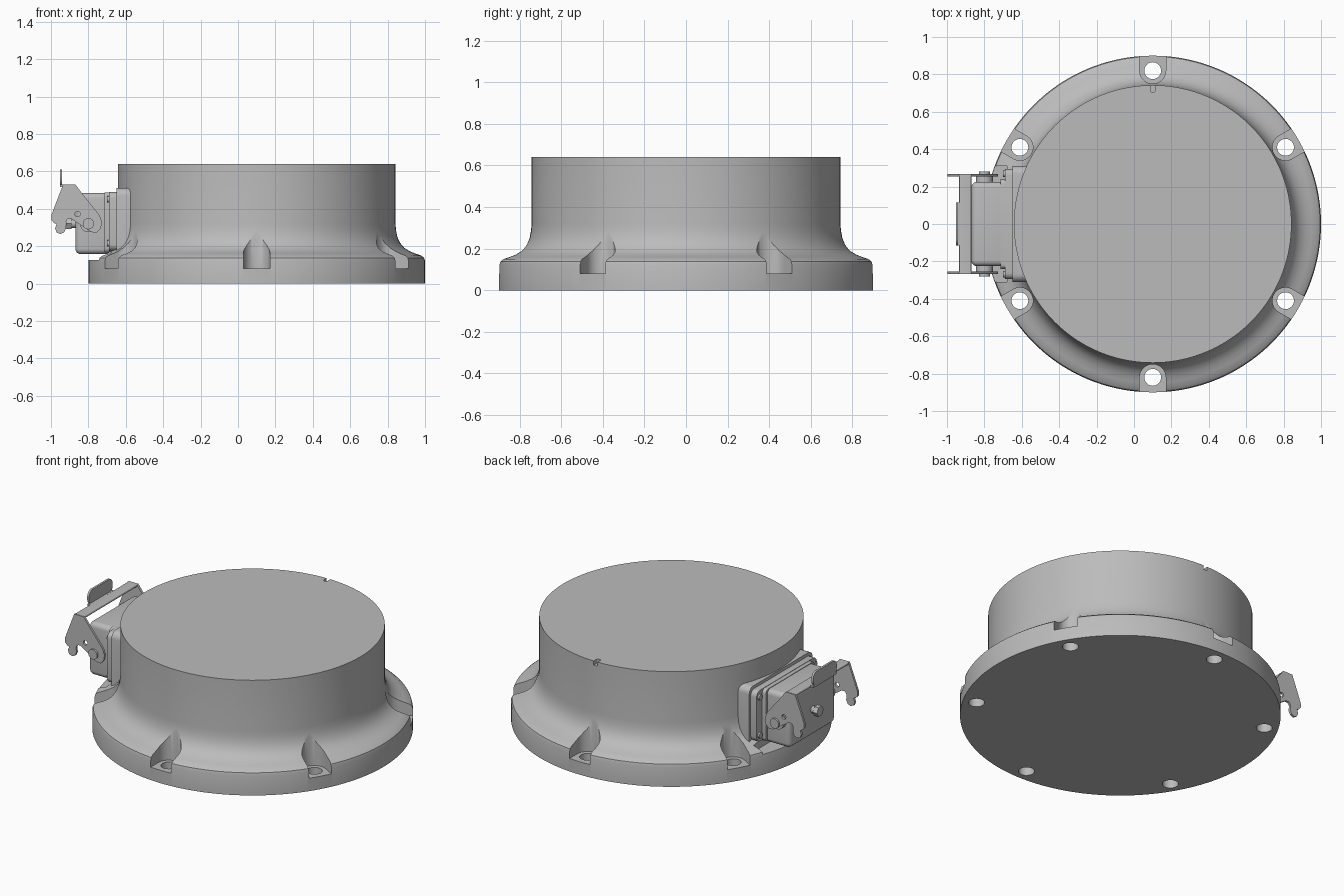
import bpy, bmesh
from math import radians, cos, sin, pi
from mathutils import Matrix, Vector

cube = bpy.data.objects.get("Cube")
if cube:
    bpy.data.objects.remove(cube, do_unlink=True)

GREY = (0.5, 0.5, 0.5, 1)
metal = bpy.data.materials.new("grey metal")
metal.use_nodes = True
metal.diffuse_color = GREY
metal.node_tree.nodes["Principled BSDF"].inputs["Base Color"].default_value = GREY
CX = 0.1  # axis of the round body


def finish(name, bm):
    bmesh.ops.recalc_face_normals(bm, faces=bm.faces)
    me = bpy.data.meshes.new(name)
    bm.to_mesh(me)
    bm.free()
    ob = bpy.data.objects.new(name, me)
    bpy.context.collection.objects.link(ob)
    me.materials.append(metal)
    return ob


def smooth(ob):
    bpy.ops.object.select_all(action='DESELECT')
    ob.select_set(True)
    bpy.context.view_layer.objects.active = ob
    bpy.ops.object.shade_smooth_by_angle(angle=radians(30))


def box(name, lo, hi, bevel=0.0, axis=None):
    """Box between two corners; bevels the edges along one axis, or all."""
    lo, hi = Vector(lo), Vector(hi)
    bm = bmesh.new()
    bmesh.ops.create_cube(bm, size=1, matrix=Matrix.Translation((lo + hi) / 2) @ Matrix.Diagonal((*(hi - lo), 1)))
    if bevel:
        edges = [e for e in bm.edges if axis is None or
                 abs((e.verts[0].co - e.verts[1].co).normalized()[axis]) > 0.9]
        bmesh.ops.bevel(bm, geom=edges, offset=bevel, segments=5, profile=0.5, affect='EDGES')
    return finish(name, bm)


def cylinder(name, centre, r, depth, axis='Z', sides=32):
    rot = {'X': Matrix.Rotation(pi / 2, 4, 'Y'), 'Y': Matrix.Rotation(pi / 2, 4, 'X'), 'Z': Matrix()}[axis]
    bm = bmesh.new()
    bmesh.ops.create_cone(bm, cap_ends=True, segments=sides, radius1=r, radius2=r, depth=depth,
                          matrix=Matrix.Translation(centre) @ rot)
    return finish(name, bm)


def extrude(name, pts, vec):
    bm = bmesh.new()
    f = bm.faces.new([bm.verts.new(p) for p in pts])
    res = bmesh.ops.extrude_face_region(bm, geom=[f])
    bmesh.ops.translate(bm, vec=vec, verts=[v for v in res["geom"] if isinstance(v, bmesh.types.BMVert)])
    return finish(name, bm)


def boolean(ob, tools, op='DIFFERENCE'):
    for tool in tools:
        mod = ob.modifiers.new("cut", 'BOOLEAN')
        mod.operation, mod.object, mod.solver = op, tool, 'EXACT'
        bpy.context.view_layer.objects.active = ob
        bpy.ops.object.modifier_apply(modifier=mod.name)
        bpy.data.objects.remove(tool, do_unlink=True)


# Round body, turned from a profile
profile = [(0, 0), (0.9, 0), (0.9, 0.12), (0.895, 0.138), (0.88, 0.15), (0.85, 0.16), (0.82, 0.172),
           (0.79, 0.19), (0.767, 0.217), (0.752, 0.25), (0.745, 0.285), (0.742, 0.32), (0.742, 0.64), (0, 0.64)]
bm = bmesh.new()
vs = [bm.verts.new((CX + r, 0, z)) for r, z in profile]
es = [bm.edges.new(p) for p in zip(vs, vs[1:])]
bmesh.ops.spin(bm, geom=vs + es, cent=(CX, 0, 0), axis=(0, 0, 1), angle=2 * pi, steps=144)
bmesh.ops.remove_doubles(bm, verts=bm.verts, dist=1e-5)
body = finish("round_body", bm)

# Flat seat under the connector, then the block that carries it
boolean(body, [box("seat_cutter", (-1, -0.31, 0.125), (-0.68, 0.31, 0.5))])
boolean(body, [box("mount_block", (-0.65, -0.31, 0.1), (-0.4, 0.31, 0.51), 0.04, 0)], 'UNION')

# Six bolt pockets with through holes
for k in range(6):
    a = radians(30 + 60 * k)
    arc = [(-0.07 * cos(t), 0.07 * sin(t)) for t in [radians(90 - 10 * i) for i in range(19)]]
    outline = [(0.82 + x, y) for x, y in arc] + [(1.1, -0.07), (1.1, 0.07)]
    pts = [(CX + r * cos(a) - w * sin(a), r * sin(a) + w * cos(a), 0.08) for r, w in outline]
    pocket = extrude("pocket_cutter", pts, (0, 0, 0.32))
    hole = cylinder("hole_cutter", (CX + 0.82 * cos(a), 0.82 * sin(a), 0.05), 0.045, 0.3)
    boolean(body, [pocket, hole])

# Index notch on the top rim
boolean(body, [box("notch_cutter", (CX - 0.013, 0.705, 0.615), (CX + 0.013, 0.8, 0.7), 0.009, 2)])
smooth(body)

# Connector: flange, housing, raised rim and front knob
smooth(box("connector_flange", (-0.69, -0.295, 0.175), (-0.645, 0.295, 0.49), 0.035, 0))
smooth(box("connector_housing", (-0.87, -0.225, 0.157), (-0.68, 0.225, 0.485), 0.03))
smooth(box("housing_rim", (-0.715, -0.24, 0.165), (-0.68, 0.24, 0.488), 0.025, 0))
smooth(cylinder("knob_stem", (-0.88, 0, 0.32), 0.022, 0.06, 'X'))
smooth(cylinder("knob_head", (-0.905, 0, 0.32), 0.033, 0.03, 'X', 6))

# Locking lever side plates with hooked end
lever = [(-0.935, 0.53), (-0.87, 0.53), (-0.84, 0.49), (-0.74, 0.365), (-0.728, 0.33), (-0.733, 0.295),
         (-0.755, 0.272), (-0.785, 0.275), (-0.89, 0.345), (-0.91, 0.345), (-0.922, 0.33), (-0.92, 0.295),
         (-0.93, 0.273), (-0.95, 0.265), (-0.97, 0.273), (-0.978, 0.295), (-0.97, 0.317), (-0.985, 0.325),
         (-0.998, 0.34), (-0.998, 0.365), (-0.97, 0.44)]
for side, s in (("right", -1), ("left", 1)):
    plate = extrude(side + "_lever_plate", [(x, s * 0.254, z) for x, z in lever], (0, s * 0.014, 0))
    boolean(plate, [cylinder("eye_cutter", (-0.858, s * 0.26, 0.372), 0.014, 0.1, 'Y')])
    smooth(plate)
    smooth(cylinder(side + "_pivot_pin", (-0.8, s * 0.245, 0.32), 0.03, 0.07, 'Y'))
    smooth(cylinder(side + "_pivot_washer", (-0.8, s * 0.238, 0.32), 0.045, 0.03, 'Y'))
    for z in (0.215, 0.45):
        smooth(cylinder(side + "_flange_screw", (-0.692, s * 0.268, z), 0.017, 0.018, 'X', 20))

# Lever bridge and thumb tab
smooth(box("lever_bridge", (-0.935, -0.264, 0.515), (-0.87, 0.264, 0.531), 0.006, 1))
smooth(box("lever_thumb_tab", (-0.953, -0.115, 0.522), (-0.94, 0.115, 0.61), 0.035, 0))
smooth(box("tab_root", (-0.952, -0.115, 0.517), (-0.93, 0.115, 0.531)))
